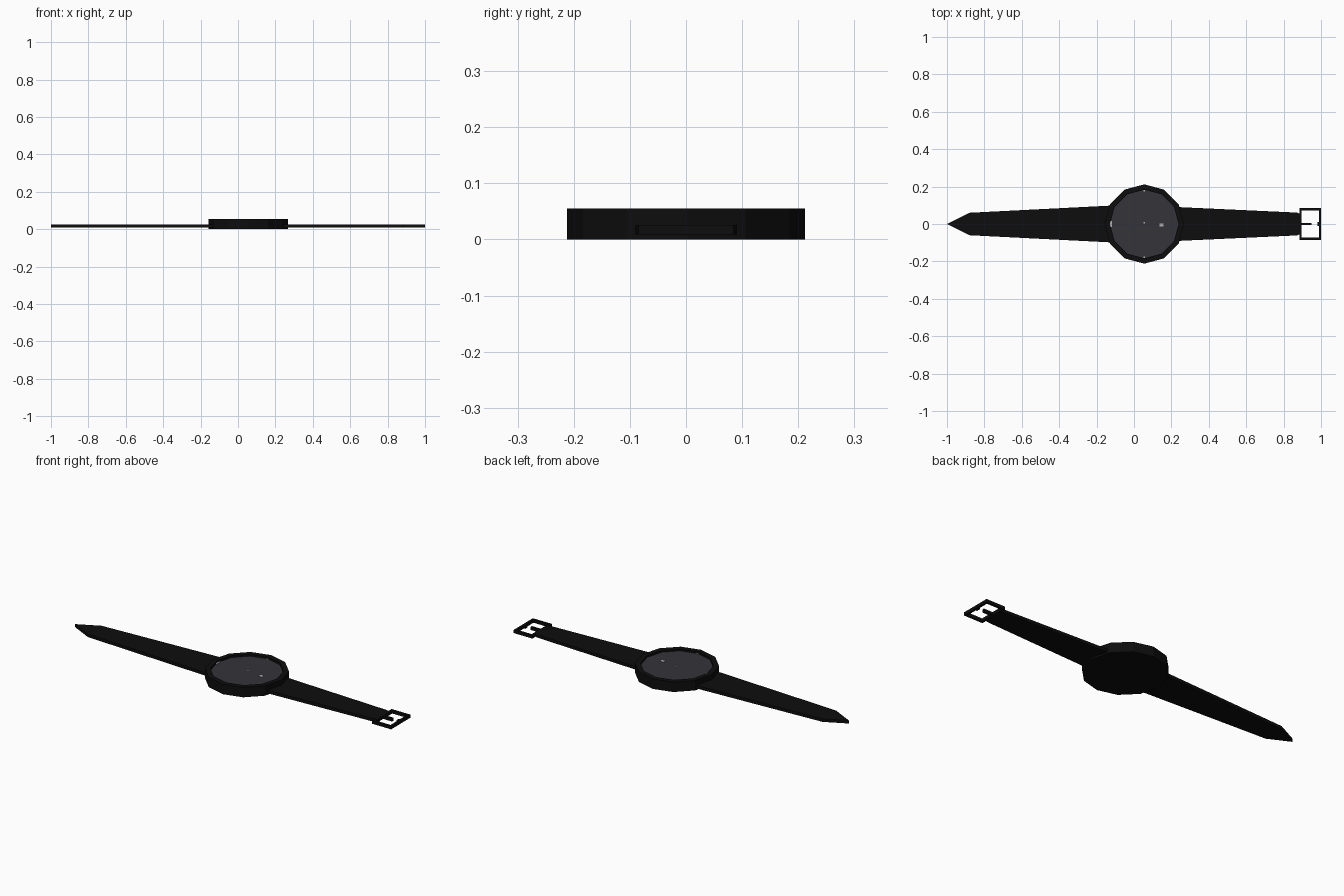
import bpy, bmesh, math
from mathutils import Matrix

cube = bpy.data.objects.get("Cube")
if cube:
    bpy.data.objects.remove(cube)


def material(name, colour):
    m = bpy.data.materials.new(name)
    m.use_nodes = True
    m.diffuse_color = (*colour, 1)
    m.node_tree.nodes["Principled BSDF"].inputs["Base Color"].default_value = (*colour, 1)
    return m


BLACK = material("black", (0.004, 0.004, 0.004))
DIAL = material("dark grey", (0.035, 0.034, 0.042))
SILVER = material("light grey", (0.45, 0.45, 0.45))

CENTRE_X = 0.055
SIDES = 12
DIAL_Z = 0.045


def finish(name, bm, mat):
    bmesh.ops.recalc_face_normals(bm, faces=bm.faces)
    mesh = bpy.data.meshes.new(name)
    bm.to_mesh(mesh)
    bm.free()
    mesh.materials.append(mat)
    obj = bpy.data.objects.new(name, mesh)
    bpy.context.collection.objects.link(obj)
    return obj


def box(name, x0, x1, y0, y1, z0, z1, mat):
    bm = bmesh.new()
    bmesh.ops.create_cube(bm, size=1, matrix=Matrix.LocRotScale(
        ((x0 + x1) / 2, (y0 + y1) / 2, (z0 + z1) / 2), None,
        (x1 - x0, y1 - y0, z1 - z0)))
    return finish(name, bm, mat)


def slab(name, outline, z0, z1, mat):
    """Extrude a flat outline upward."""
    bm = bmesh.new()
    face = bm.faces.new([bm.verts.new((x, y, z0)) for x, y in outline])
    top = bmesh.ops.extrude_face_region(bm, geom=[face])["geom"]
    bmesh.ops.translate(bm, vec=(0, 0, z1 - z0),
                        verts=[v for v in top if isinstance(v, bmesh.types.BMVert)])
    return finish(name, bm, mat)


def mirrored(half):
    """Complete a half outline across the x axis."""
    return half + [(x, -y) for x, y in reversed(half) if y > 0]


def polygon(radius):
    return [(CENTRE_X + radius * math.cos(math.tau * i / SIDES),
             radius * math.sin(math.tau * i / SIDES)) for i in range(SIDES)]


# Case: a twelve-sided cup with a raised rim
bm = bmesh.new()
rings = [[bm.verts.new((x, y, z)) for x, y in polygon(r)]
         for r, z in ((0.212, 0), (0.212, 0.055), (0.184, 0.055), (0.184, 0.04))]
for low, high in zip(rings, rings[1:]):
    for i in range(SIDES):
        j = (i + 1) % SIDES
        bm.faces.new((low[i], low[j], high[j], high[i]))
bm.faces.new(rings[0])
bm.faces.new(rings[-1])
finish("case", bm, BLACK)

# Dial with its small marks
slab("dial", polygon(0.183), 0.041, DIAL_Z, DIAL)
MARK_Z = DIAL_Z + 0.002
for side, sign in (("back", 1), ("front", -1)):
    y = sign * 0.178
    box(side + "_hour_mark", CENTRE_X - 0.005, CENTRE_X + 0.005,
        y - 0.004, y + 0.004, DIAL_Z - 0.001, MARK_Z, SILVER)
box("right_hour_mark", -0.127, -0.118, -0.016, 0.016, DIAL_Z - 0.001, MARK_Z, SILVER)
box("date_window", 0.136, 0.158, -0.014, 0.002, DIAL_Z - 0.001, MARK_Z, SILVER)
box("centre_pin", CENTRE_X - 0.003, CENTRE_X + 0.003, 0.004, 0.01,
    DIAL_Z - 0.001, MARK_Z, SILVER)

# Straps, tapering away from the case
Z0, Z1 = 0.009, 0.026
slab("pointed_strap", mirrored([(-1, 0), (-0.88, 0.06), (-0.11, 0.099)]), Z0, Z1, BLACK)
slab("buckle_strap", mirrored([(0.2, 0.092), (0.872, 0.061), (0.892, 0.052)]), Z0, Z1, BLACK)

# Buckle frame, tongue and tongue rest
W = 0.012
for side, sign in (("back", 1), ("front", -1)):
    y = sign * (0.085 - W / 2)
    box(side + "_buckle_bar", 0.884, 1, y - W / 2, y + W / 2, Z0, Z1, BLACK)
box("buckle_hinge_bar", 0.884, 0.884 + W, -0.08, 0.08, Z0, Z1, BLACK)
box("buckle_end_bar", 1 - W, 1, -0.08, 0.08, Z0, Z1, BLACK)
box("buckle_tongue", 0.89, 0.95, -0.006, 0.006, Z0, Z1, BLACK)
box("tongue_rest", 0.98, 0.99, -0.011, 0.011, Z0, Z1, BLACK)
